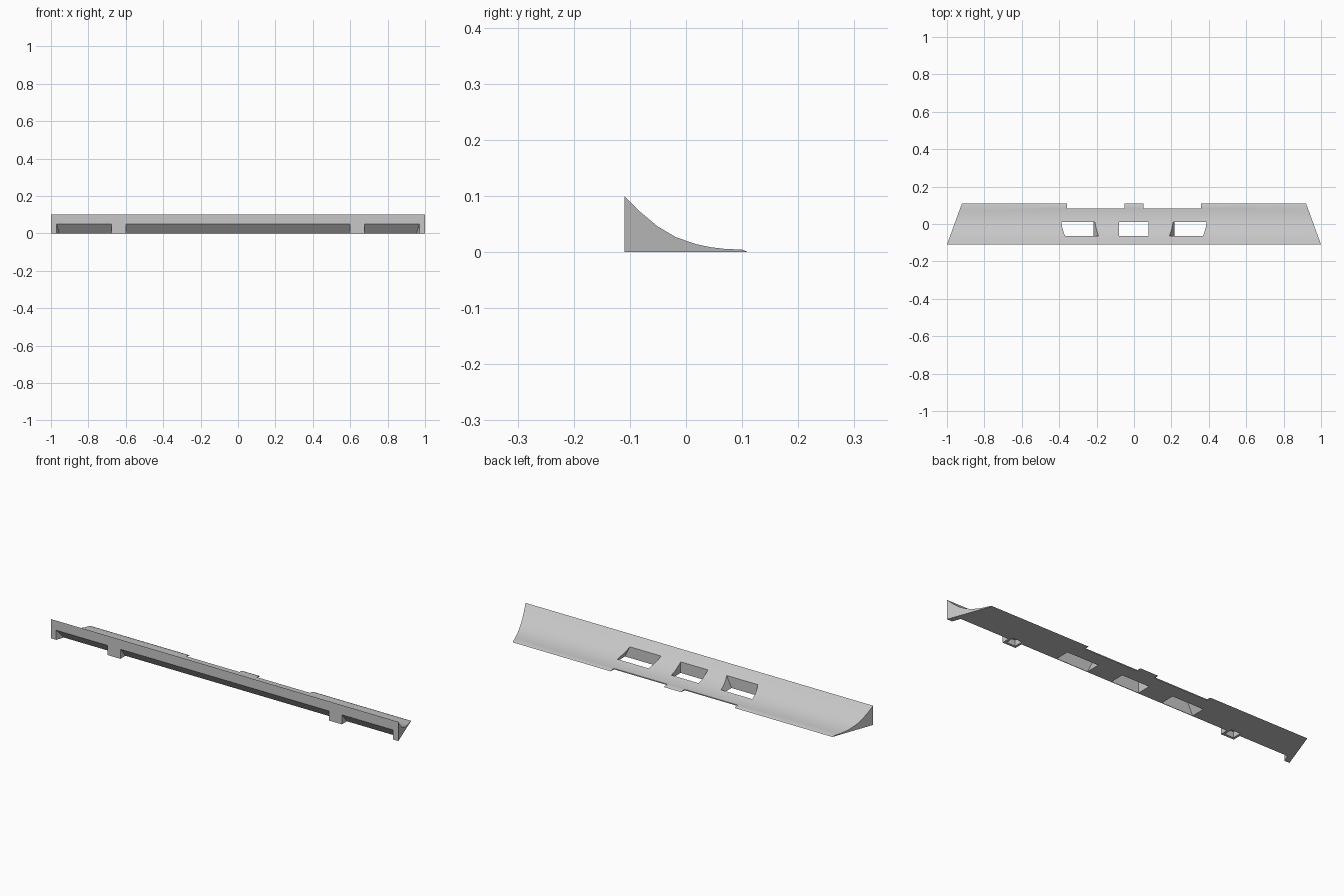
import bpy, bmesh

if "Cube" in bpy.data.objects:
    bpy.data.objects.remove(bpy.data.objects["Cube"])

grey = bpy.data.materials.new("light grey")
grey.diffuse_color = (0.57, 0.57, 0.57, 1)
grey.use_nodes = True
grey.node_tree.nodes["Principled BSDF"].inputs["Base Color"].default_value = grey.diffuse_color


def loft(name, ring_a, ring_b):
    """Closed solid between two matching rings of points."""
    bm = bmesh.new()
    a = [bm.verts.new(p) for p in ring_a]
    b = [bm.verts.new(p) for p in ring_b]
    bm.faces.new(a)
    bm.faces.new(b[::-1])
    n = len(a)
    for i in range(n):
        j = (i + 1) % n
        bm.faces.new((a[j], a[i], b[i], b[j]))
    bmesh.ops.recalc_face_normals(bm, faces=bm.faces)
    mesh = bpy.data.meshes.new(name)
    bm.to_mesh(mesh)
    bm.free()
    ob = bpy.data.objects.new(name, mesh)
    bpy.context.collection.objects.link(ob)
    return ob


def end_x(x, y):
    """Slanted end: x at the front edge, narrowing towards the back."""
    return x - 0.364 * (y + 0.11)


def cut(body, cutter):
    bpy.context.view_layer.objects.active = body
    mod = body.modifiers.new("cut", 'BOOLEAN')
    mod.operation = 'DIFFERENCE'
    mod.solver = 'EXACT'
    mod.object = cutter
    bpy.ops.object.modifier_apply(modifier=mod.name)
    bpy.data.objects.remove(cutter, do_unlink=True)


def prism(x0, x1, y0, y1, z0, z1, lean=0.0):
    """Box cutter whose x shifts by lean * z."""
    ring = lambda z: [(x0 + lean * z, y0, z), (x1 + lean * z, y0, z),
                      (x1 + lean * z, y1, z), (x0 + lean * z, y1, z)]
    return loft("cutter", ring(z0), ring(z1))


# Wedge body with a concave sweeping top and slanted ends
profile = [(-0.11, 0), (-0.11, 0.1), (-0.082, 0.072), (-0.051, 0.046), (-0.018, 0.0265),
           (0.018, 0.014), (0.045, 0.0085), (0.07, 0.0055), (0.1, 0.0045), (0.11, 0)]
body = loft("spoiler_body",
            [(-end_x(1, y), y, z) for y, z in profile],
            [(end_x(1, y), y, z) for y, z in profile])
body.data.materials.append(grey)

# Undercut along the lower front, leaving end plates and two clip blocks
undercut = [(-0.1184, 0.06), (-0.051, -0.0203), (-0.1184, -0.0203)]
cut(body, loft("cutter", [(-0.6, y, z) for y, z in undercut],
               [(0.6, y, z) for y, z in undercut]))
for s in (-1, 1):
    cut(body, loft("cutter", [(s * 0.675, y, z) for y, z in undercut],
                   [(s * end_x(0.97, y), y, z) for y, z in undercut]))
    # Hollow clip pockets, open underneath
    a, b = sorted((s * 0.612, s * 0.663))
    cut(body, prism(a, b, -0.098, -0.05, -0.02, 0.03))
    # Notches in the trailing edge
    a, b = sorted((s * 0.05, s * 0.357))
    cut(body, prism(a, b, 0.083, 0.15, -0.05, 0.1))
    # Outer windows, leaning towards the middle
    a, b = sorted((s * 0.217, s * 0.397))
    cut(body, prism(a, b, -0.065, 0.01, -0.05, 0.15, -0.5 * s))

# Middle window
cut(body, prism(-0.08, 0.077, -0.065, 0.01, -0.05, 0.15))

bpy.ops.object.select_all(action='DESELECT')
body.select_set(True)
bpy.context.view_layer.objects.active = body
bpy.ops.object.shade_smooth_by_angle(angle=0.5)
